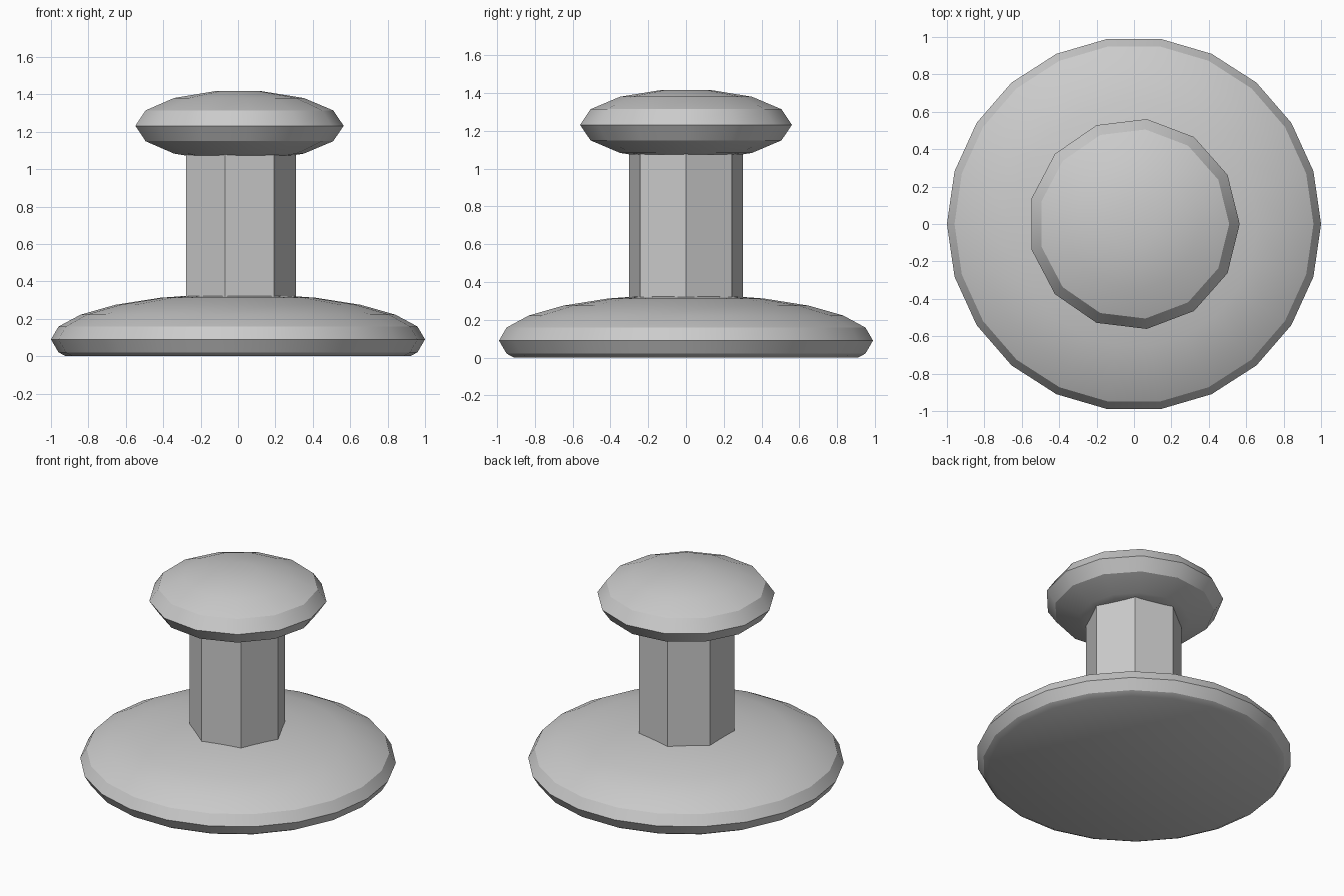
import bpy, bmesh
from math import sin, cos, pi, radians

cube = bpy.data.objects.get("Cube")
if cube:
    bpy.data.objects.remove(cube, do_unlink=True)

grey = bpy.data.materials.new("plain grey")
grey.use_nodes = True
colour = (0.6, 0.6, 0.6, 1)
grey.diffuse_color = colour
grey.node_tree.nodes["Principled BSDF"].inputs["Base Color"].default_value = colour


def lathe(name, profile, sides):
    """Revolve (radius, height) points into a closed solid with a corner on +x."""
    bm = bmesh.new()
    rings = [[bm.verts.new((r * cos(2 * pi * i / sides), r * sin(2 * pi * i / sides), z))
              for i in range(sides)] for r, z in profile]
    for low, high in zip(rings, rings[1:]):
        for i in range(sides):
            j = (i + 1) % sides
            bm.faces.new((low[i], low[j], high[j], high[i]))
    bm.faces.new(rings[0][::-1])
    bm.faces.new(rings[-1])
    mesh = bpy.data.meshes.new(name)
    bm.to_mesh(mesh)
    bm.free()
    mesh.materials.append(grey)
    obj = bpy.data.objects.new(name, mesh)
    bpy.context.collection.objects.link(obj)
    bpy.ops.object.select_all(action="DESELECT")
    obj.select_set(True)
    bpy.context.view_layer.objects.active = obj
    bpy.ops.object.shade_smooth_by_angle(angle=radians(30))
    return obj


def flattened_ball(radius, half_height, centre, sides, floor):
    """Squashed ball profile with flat poles, sliced off level at the floor height."""
    count = (sides + 1) // 2
    points = []
    for k in range(count):
        a = pi * (k + 0.5) / count
        points.append((radius * sin(a), centre - half_height * cos(a)))
    kept = [p for p in points if p[1] > floor]
    below = [p for p in points if p[1] <= floor]
    if below:
        (r0, z0), (r1, z1) = below[-1], kept[0]
        kept.insert(0, (r0 + (r1 - r0) * (floor - z0) / (z1 - z0), floor))
    return kept


# Wide domed foot with a flat underside
lathe("base", flattened_ball(1.0, 0.245, 0.09, 22, 0.0), 22)

# Seven-sided column
lathe("stem", [(0.31, 0.3), (0.31, 1.1)], 7)

# Rounded knob on top
lathe("cap", flattened_ball(0.565, 0.19, 1.232, 13, 1.074), 13)
